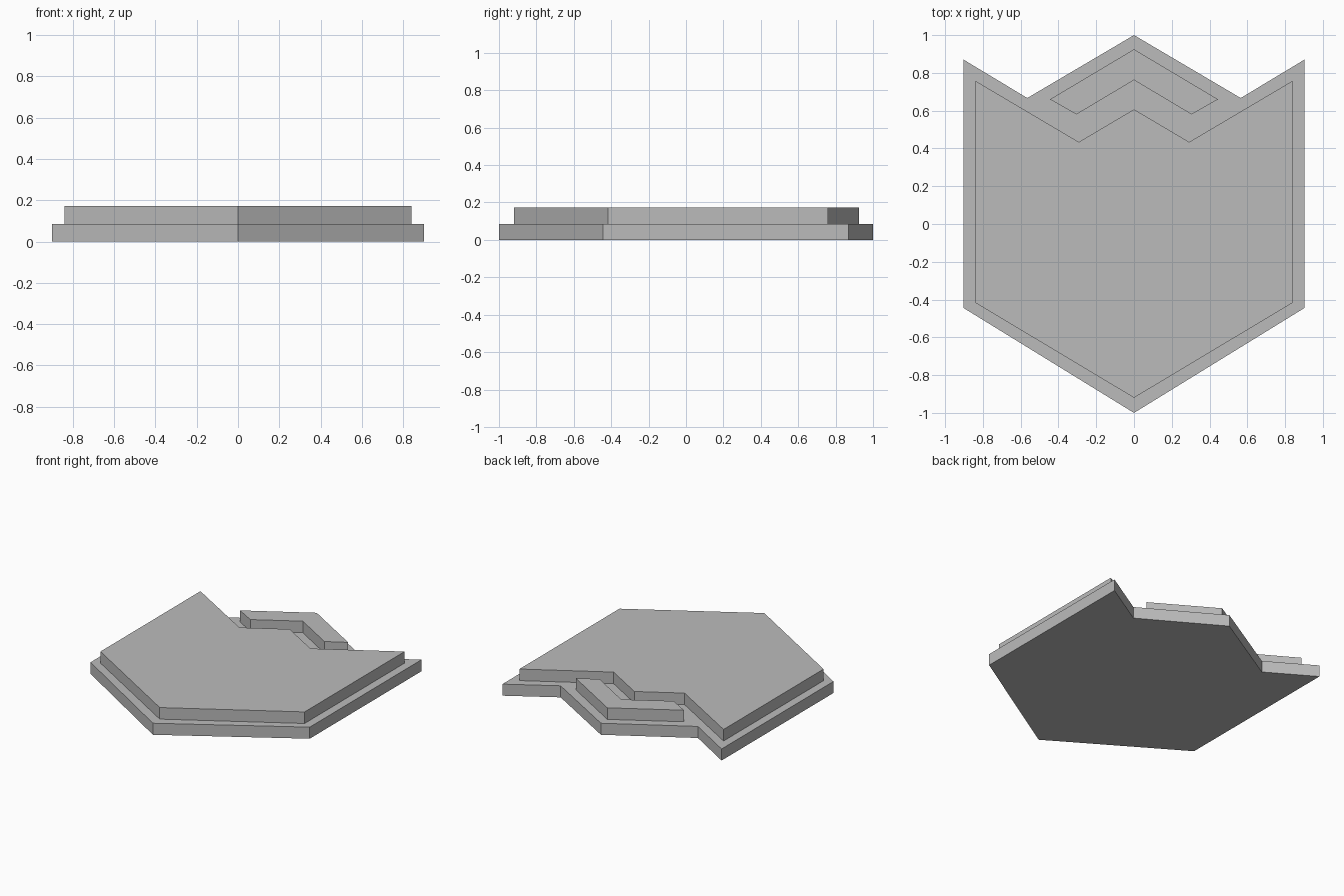
import bpy
import bmesh

if "Cube" in bpy.data.objects:
    bpy.data.objects.remove(bpy.data.objects["Cube"])

grey = bpy.data.materials.new("plain grey")
grey.diffuse_color = (0.5, 0.5, 0.5, 1)
grey.use_nodes = True
grey.node_tree.nodes["Principled BSDF"].inputs["Base Color"].default_value = grey.diffuse_color
LAYER = 0.086  # thickness of each layer


def slab(name, half, z):
    """Extrude a left-right symmetric outline given by its right half, back to front."""
    left = [(-x, y) for x, y in half if x > 0]
    outline = left + half[::-1]  # counter-clockwise from the back left
    bm = bmesh.new()
    face = bm.faces.new([bm.verts.new((x, y, z)) for x, y in outline])
    geom = bmesh.ops.extrude_face_region(bm, geom=[face])["geom"]
    top = [g for g in geom if isinstance(g, bmesh.types.BMVert)]
    bmesh.ops.translate(bm, vec=(0, 0, LAYER), verts=top)
    bmesh.ops.recalc_face_normals(bm, faces=bm.faces)
    mesh = bpy.data.meshes.new(name)
    bm.to_mesh(mesh)
    bm.free()
    mesh.materials.append(grey)
    bpy.context.collection.objects.link(bpy.data.objects.new(name, mesh))


# Shield-shaped base with a crested back edge
slab("base_shield", [(0, 1), (0.565, 0.667), (0.902, 0.87),
                     (0.902, -0.445), (0, -1)], 0)

# Raised shield panel on the base
slab("raised_panel", [(0, 0.607), (0.292, 0.434), (0.84, 0.758),
                      (0.84, -0.417), (0, -0.92)], LAYER)

# Raised chevron along the crest
slab("raised_chevron", [(0, 0.925), (0.445, 0.66), (0.305, 0.58),
                        (0, 0.762)], LAYER)
